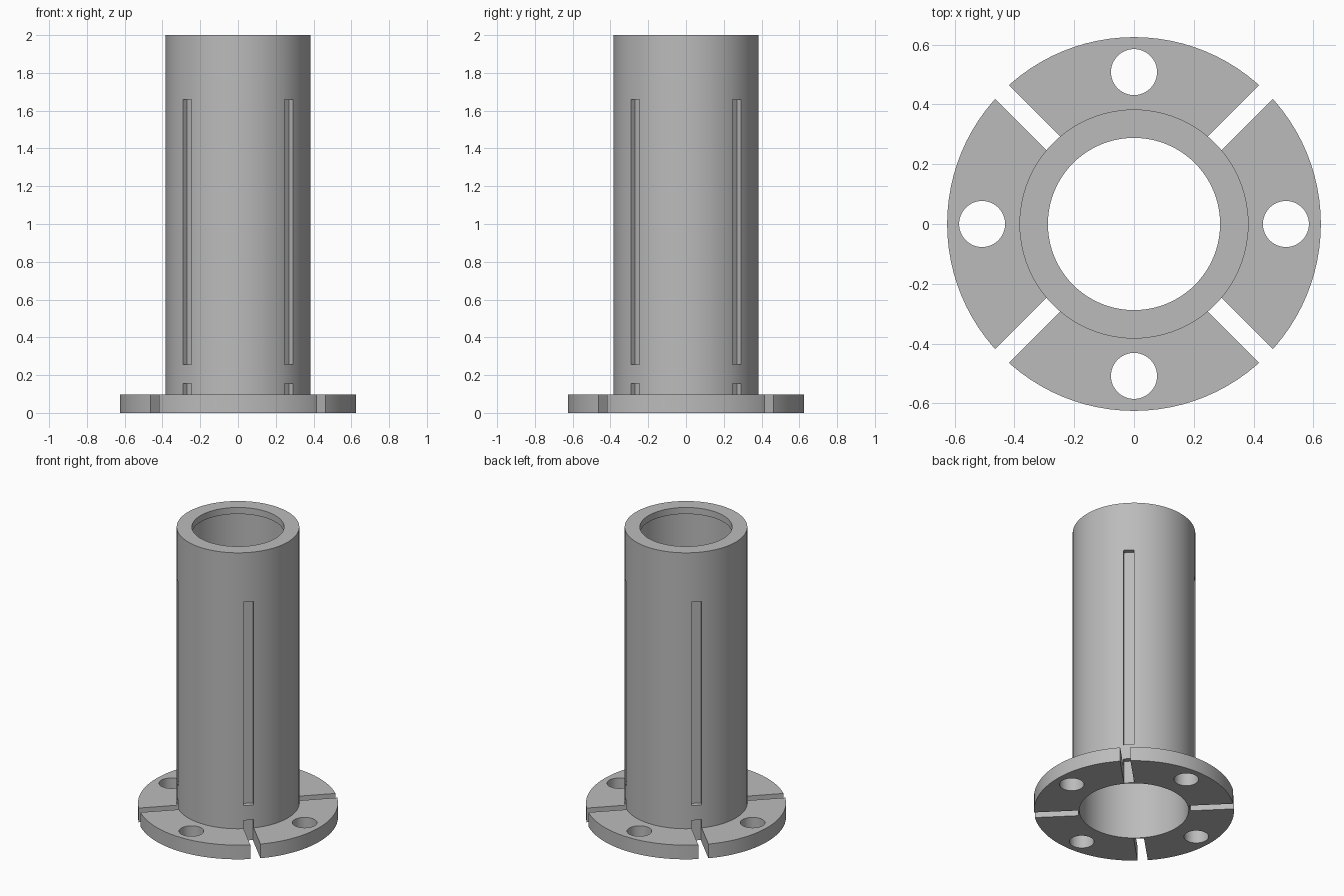
import bpy, bmesh, math
from mathutils import Matrix

if "Cube" in bpy.data.objects:
    bpy.data.objects.remove(bpy.data.objects["Cube"], do_unlink=True)

SEGMENTS = 96
FLANGE_R, FLANGE_H, TUBE_R = 0.625, 0.098, 0.383
BORE_R, LIP_R, LIP_H, HEIGHT = 0.341, 0.288, 0.045, 2.0
HOLE_R, HOLE_AT = 0.077, 0.508
SLOT_W, SLOT_FLOOR = 0.064, 0.35

grey = bpy.data.materials.new("plain grey")
grey.use_nodes = True
colour = (0.5, 0.5, 0.5, 1)
grey.diffuse_color = colour
grey.node_tree.nodes["Principled BSDF"].inputs["Base Color"].default_value = colour


def make_object(name, bm):
    bmesh.ops.recalc_face_normals(bm, faces=bm.faces)
    mesh = bpy.data.meshes.new(name)
    bm.to_mesh(mesh)
    bm.free()
    mesh.materials.append(grey)
    obj = bpy.data.objects.new(name, mesh)
    bpy.context.collection.objects.link(obj)
    return obj


def lathe(name, profile):
    """Spin a closed (radius, height) outline around z."""
    bm = bmesh.new()
    rings = []
    for i in range(SEGMENTS):
        a = math.tau * i / SEGMENTS
        rings.append([bm.verts.new((r * math.cos(a), r * math.sin(a), z)) for r, z in profile])
    n = len(profile)
    for i, ring in enumerate(rings):
        after = rings[(i + 1) % SEGMENTS]
        for j in range(n):
            k = (j + 1) % n
            bm.faces.new((ring[j], after[j], after[k], ring[k]))
    return make_object(name, bm)


def slot(bm, angle, z0, z1):
    """Radial box from the groove floor out past the flange rim."""
    length = FLANGE_R + 0.1 - SLOT_FLOOR
    bmesh.ops.create_cube(bm, size=1, matrix=(
        Matrix.Rotation(angle, 4, "Z")
        @ Matrix.Translation((SLOT_FLOOR + length / 2, 0, (z0 + z1) / 2))
        @ Matrix.Diagonal((length, SLOT_W, z1 - z0, 1))))


# Flanged sleeve with a narrower lip at the top of the bore
sleeve = lathe("flanged_sleeve", [
    (BORE_R, 0), (FLANGE_R, 0), (FLANGE_R, FLANGE_H), (TUBE_R, FLANGE_H),
    (TUBE_R, HEIGHT), (LIP_R, HEIGHT), (LIP_R, HEIGHT - LIP_H), (BORE_R, HEIGHT - LIP_H)])

# Bolt holes on the axes, long grooves and flange slots on the diagonals
bm = bmesh.new()
for i in range(4):
    turn = math.pi / 2 * i
    bmesh.ops.create_cone(bm, cap_ends=True, segments=48, radius1=HOLE_R, radius2=HOLE_R,
                          depth=0.4, matrix=Matrix.Rotation(turn, 4, "Z")
                          @ Matrix.Translation((HOLE_AT, 0, 0)))
    slot(bm, turn + math.pi / 4, 0.257, 1.66)
    slot(bm, turn + math.pi / 4, -0.1, 0.155)
cutter = make_object("slot_and_hole_cutter", bm)
cutter.hide_render = True

cut = sleeve.modifiers.new("cut", "BOOLEAN")
cut.operation = "DIFFERENCE"
cut.solver = "EXACT"
cut.object = cutter
bpy.context.view_layer.objects.active = sleeve
sleeve.select_set(True)
bpy.ops.object.modifier_apply(modifier=cut.name)
bpy.data.objects.remove(cutter, do_unlink=True)
bpy.ops.object.shade_smooth_by_angle(angle=math.radians(30))
